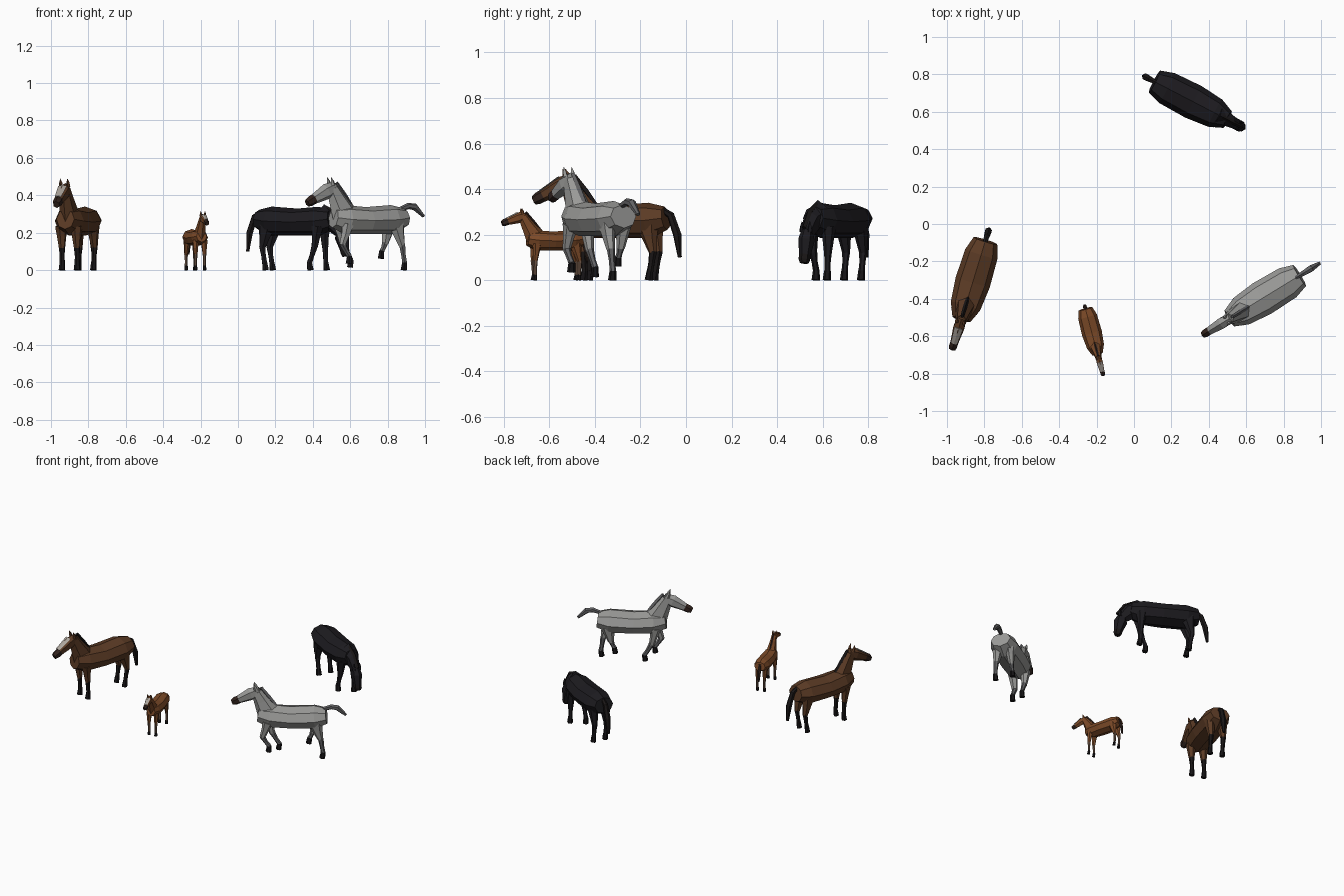
import bpy
from math import sin, cos, pi, radians
from mathutils import Matrix, Vector

if "Cube" in bpy.data.objects:
    bpy.data.objects.remove(bpy.data.objects["Cube"])


def material(name, r, g, b):
    m = bpy.data.materials.new(name)
    m.diffuse_color = (r, g, b, 1)
    m.use_nodes = True
    m.node_tree.nodes["Principled BSDF"].inputs["Base Color"].default_value = m.diffuse_color
    return m


BAY = material("bay_coat", .105, .043, .018)
CHESTNUT = material("chestnut_coat", .20, .068, .021)
GREY = material("grey_coat", .32, .32, .31)
BLACK = material("black_coat", .012, .011, .014)
DARK = material("dark_hair", .010, .008, .008)
MID = material("grey_hair", .12, .12, .125)
BROWN_DARK = material("dark_muzzle", .03, .016, .012)
WHITE = material("white_marking", .42, .38, .34)
SOCK = material("pale_lower_leg", .17, .10, .065)
HOOF = material("hoof", .008, .007, .008)


def loft(name, rings, sides, mat, M):
    """Faceted tube through rings (x, y, z, radius in the xz plane, radius across)."""
    P = [Vector(r[:3]) for r in rings]
    verts, faces = [], []
    for i, r in enumerate(rings):
        t = P[min(i + 1, len(P) - 1)] - P[max(i - 1, 0)]
        n = Vector((-t.z, 0, t.x)).normalized()
        for k in range(sides):
            a = 2 * pi * k / sides
            verts.append(P[i] + n * cos(a) * r[3] + Vector((0, sin(a) * r[4], 0)))
    for i in range(len(rings) - 1):
        for k in range(sides):
            a, b = i * sides + k, i * sides + (k + 1) % sides
            faces.append((a, a + sides, b + sides, b))
    faces.append(tuple(range(sides)))
    faces.append(tuple(range(len(verts) - sides, len(verts)))[::-1])
    me = bpy.data.meshes.new(name)
    me.from_pydata(verts, [], faces)
    me.materials.append(mat)
    ob = bpy.data.objects.new(name, me)
    ob.matrix_world = M
    bpy.context.collection.objects.link(ob)


def leg(name, hip, knee, foot, lift, y, thick, coat, lower, M):
    """Upper leg, lower leg and hoof; foot is (x, z of the sole)."""
    hx, hz = hip
    kx, kz = knee[0], knee[1] + lift * .5
    fx, fz = foot
    ax, az = fx - .006, fz + .038
    mx, mz = hx * .6 + kx * .4, (hz + lift) * .55 + kz * .45
    loft(name + "_upper_leg", [(hx, y, hz + lift, thick, .034),
                               (mx, y, mz, thick * .66, .026),
                               (kx, y, kz, .018, .017)], 6, coat, M)
    loft(name + "_lower_leg", [(kx, y, kz + .008, .019, .018),
                               ((kx + ax) / 2, y, (kz + az) / 2, .014, .013),
                               (ax, y, az, .015, .014)], 6, lower, M)
    loft(name + "_hoof", [(ax, y, az + .003, .015, .015),
                          (fx, y, fz, .019, .018)], 6, HOOF, M)


# Poses: neck base, middle, poll and nose as (x, z)
UP = [(.13, .275), (.18, .368), (.213, .430), (.37, .350)]
LONG = [(.14, .28), (.20, .375), (.245, .448), (.41, .392)]
GRAZE = [(.14, .275), (.215, .255), (.262, .205), (.292, .075)]
STAND = {"front_left": ((.13, .12), (.13, 0)), "front_right": ((.13, .12), (.13, 0)),
         "rear_left": ((-.19, .12), (-.17, 0)), "rear_right": ((-.19, .12), (-.17, 0))}
STEP = dict(STAND, front_left=((.145, .12), (.155, 0)), front_right=((.125, .12), (.10, 0)))
TROT = {"front_left": ((.175, .13), (.135, .035)), "front_right": ((.115, .12), (.075, .015)),
        "rear_left": ((-.20, .125), (-.21, 0)), "rear_right": ((-.145, .135), (-.118, .062))}
TAIL_DOWN = [(-.215, .312), (-.258, .285), (-.288, .20), (-.300, .10)]
TAIL_UP = [(-.205, .315), (-.265, .335), (-.305, .33), (-.36, .28)]


def horse(name, loc, angle, size, lift, pose, legs, tail, coat, hair, lower, muzzle, blaze):
    M = (Matrix.Translation((loc[0], loc[1], 0)) @ Matrix.Rotation(radians(angle), 4, 'Z')
         @ Matrix.Scale(size, 4))
    # Barrel
    body = [(-.235, .272, .052, .066), (-.16, .262, .078, .090), (0, .257, .072, .095),
            (.13, .262, .077, .082), (.205, .272, .054, .050)]
    loft(name + "_body", [(x, 0, z + lift, a, b) for x, z, a, b in body], 8, coat, M)
    # Neck with the mane along its crest
    (b, m, p, nose) = [Vector((q[0], 0, q[1] + lift)) for q in pose]
    loft(name + "_neck", [(*b, .080, .056), (*m, .054, .038), (*p, .037, .029)], 6, coat, M)
    t = (p - b).normalized()
    crest = Vector((-t.z, 0, t.x))
    loft(name + "_mane", [(*(b + crest * .068), .010, .010), (*(m + crest * .05), .015, .012),
                          (*(p + crest * .036 + t * .012), .012, .010)], 4, hair, M)
    # Head and muzzle
    d = (nose - p).normalized()
    n = Vector((-d.z, 0, d.x))

    def along(f):
        return p.lerp(nose, f)
    loft(name + "_head", [(*along(-.12), .028, .025), (*along(.22), .043, .034),
                          (*along(.72), .028, .025)], 6, coat, M)
    loft(name + "_muzzle", [(*along(.70), .028, .025), (*along(.88), .027, .025),
                            (*along(1), .020, .019)], 6, muzzle, M)
    if blaze:
        loft(name + "_blaze", [(*(along(.16) + n * .037), .006, .024),
                               (*(along(.74) + n * .025), .005, .018)], 4, WHITE, M)
    # Ears, laid back when the head is down
    grazing = d.z < -.8
    for side, y in (("left", .02), ("right", -.02)):
        e = along(-.02) + n * .015 + Vector((0, y, 0))
        tip = e + (n * .008 - d * .046 if grazing else n * .046 - d * .006)
        loft(name + "_ear_" + side, [(*e, .013, .011), (*e.lerp(tip, .5), .010, .009),
                                     (*tip, .001, .001)], 4, coat, M)
    # Legs
    for key, (knee, foot) in legs.items():
        front = key.startswith("front")
        y = .042 if key.endswith("left") else -.042
        leg(name + "_" + key, (.14, .235) if front else (-.165, .24), knee, foot, lift, y,
            .038 if front else .052, coat, lower, M)
    # Tail
    radii = [(.012, .011), (.017, .016), (.019, .020), (.009, .010)]
    loft(name + "_tail", [(x, 0, z + lift, *r) for (x, z), r in zip(tail, radii)], 6, hair, M)


horse("bay_horse", (-.863, -.314), -107, 1, 0, UP, STAND, TAIL_DOWN,
      BAY, DARK, DARK, BROWN_DARK, True)
horse("grey_horse", (.685, -.398), -148.5, 1, .008, UP, TROT, TAIL_UP,
      GREY, MID, MID, BROWN_DARK, False)
horse("black_horse", (.318, .653), -27.5, 1, 0, GRAZE, STEP, TAIL_DOWN,
      BLACK, DARK, BLACK, DARK, False)
horse("foal", (-.225, -.583), -75, .57, .045, LONG,
      dict(STAND, front_left=((.155, .12), (.16, 0)), front_right=((.15, .12), (.15, 0)),
           rear_left=((-.20, .12), (-.19, 0)), rear_right=((-.20, .12), (-.19, 0))),
      [(x * .9, z) for x, z in TAIL_DOWN], CHESTNUT, BROWN_DARK, SOCK, BROWN_DARK, True)
